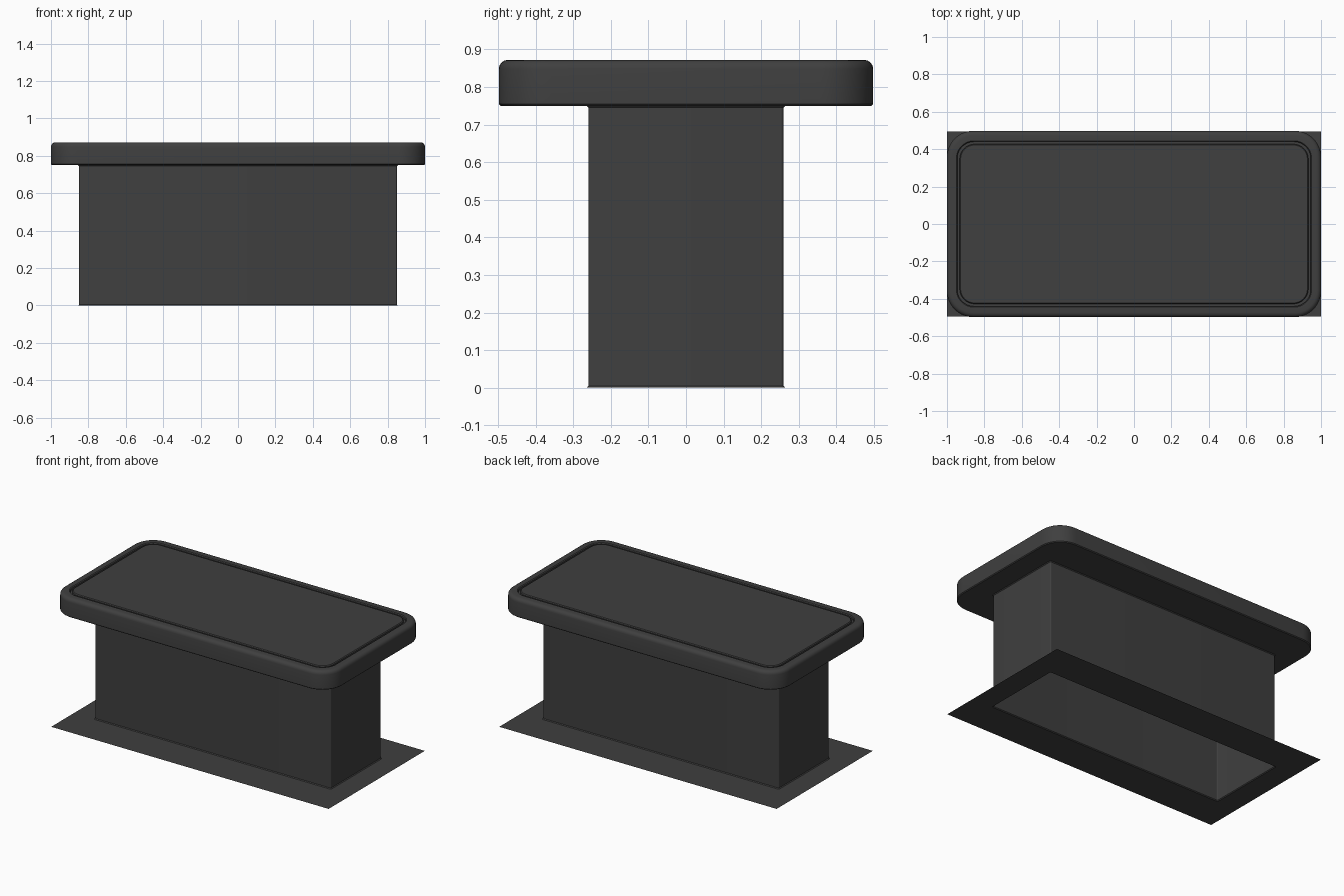
import bpy, bmesh, math

if "Cube" in bpy.data.objects:
    bpy.data.objects.remove(bpy.data.objects["Cube"])

dark = bpy.data.materials.new("dark_grey")
dark.diffuse_color = (0.05, 0.05, 0.05, 1)
dark.use_nodes = True
dark.node_tree.nodes["Principled BSDF"].inputs["Base Color"].default_value = dark.diffuse_color
SEG = 10


def ring(bm, hx, hy, z, r):
    """Rounded rectangle of vertices, half sizes hx and hy, corner radius r."""
    verts = []
    for c, (sx, sy) in enumerate(((1, 1), (-1, 1), (-1, -1), (1, -1))):
        for i in range(SEG + 1):
            a = math.pi / 2 * (c + i / SEG)
            verts.append(bm.verts.new((sx * (hx - r) + r * math.cos(a),
                                       sy * (hy - r) + r * math.sin(a), z)))
    return verts


def loft(name, sections, cap=False):
    bm = bmesh.new()
    rings = [ring(bm, *s) for s in sections]
    for a, b in zip(rings, rings[1:]):
        for i in range(len(a)):
            j = (i + 1) % len(a)
            bm.faces.new((a[i], a[j], b[j], b[i]))
    if cap:
        bm.faces.new(rings[-1])
    bmesh.ops.remove_doubles(bm, verts=bm.verts, dist=1e-5)
    me = bpy.data.meshes.new(name)
    bm.to_mesh(me)
    bm.free()
    me.materials.append(dark)
    ob = bpy.data.objects.new(name, me)
    bpy.context.collection.objects.link(ob)
    bpy.ops.object.select_all(action='DESELECT')
    ob.select_set(True)
    bpy.context.view_layer.objects.active = ob
    bpy.ops.object.shade_smooth_by_angle(angle=math.radians(30))


# Flat flange on the floor, open in the middle
loft("floor_flange", [(1.0, 0.495, 0, 0), (0.855, 0.264, 0, 0.01)])

# Hollow pedestal with tiny flares at both ends
loft("pedestal", [(0.855, 0.264, 0, 0.01), (0.85, 0.259, 0.005, 0.007),
                  (0.85, 0.259, 0.745, 0.007), (0.855, 0.264, 0.75, 0.01)])

# Table top: underside, eased edges, rim, groove and inner panel
edge = []
for i in range(5):
    a = math.pi / 2 * i / 4
    d = 0.024 * (1 - math.cos(a))
    edge.append((1 - d, 0.498 - d, 0.848 + 0.024 * math.sin(a), 0.14 - d))
loft("table_top",
     [(0.855, 0.264, 0.75, 0.01), (0.995, 0.493, 0.75, 0.135),
      (1.0, 0.498, 0.755, 0.14)] + edge +
     [(0.95, 0.445, 0.872, 0.095), (0.945, 0.44, 0.867, 0.09),
      (0.945, 0.44, 0.855, 0.09), (0.932, 0.427, 0.855, 0.08),
      (0.932, 0.427, 0.867, 0.08), (0.927, 0.422, 0.872, 0.075)], cap=True)
